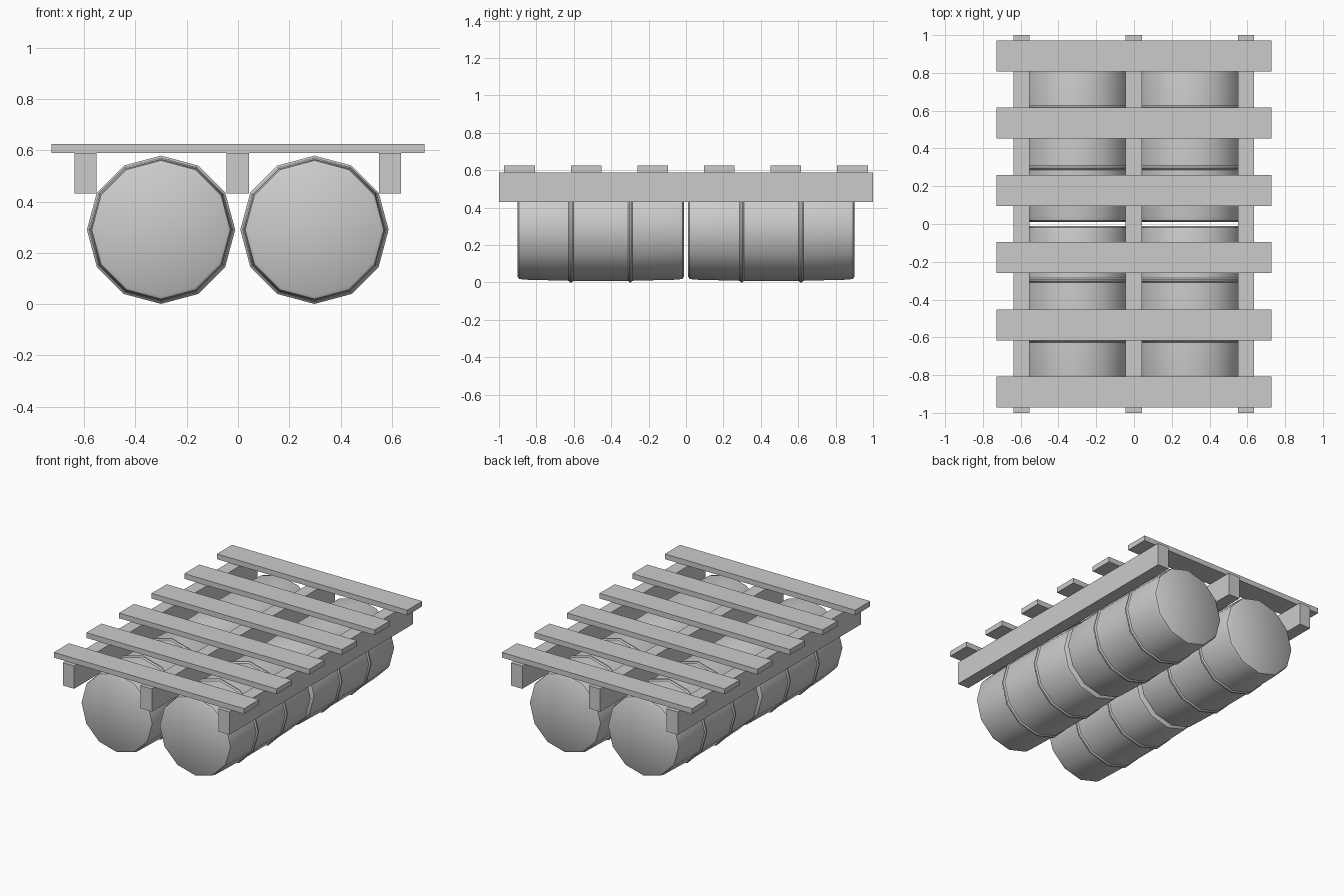
import bpy, bmesh, math

if "Cube" in bpy.data.objects:
    bpy.data.objects.remove(bpy.data.objects["Cube"])

SIDES = 12
BARREL_Z = 0.29


def box(name, center, size):
    bm = bmesh.new()
    bmesh.ops.create_cube(bm, size=1)
    for v in bm.verts:
        v.co = [v.co[i] * size[i] + center[i] for i in range(3)]
    me = bpy.data.meshes.new(name)
    bm.to_mesh(me)
    bm.free()
    ob = bpy.data.objects.new(name, me)
    bpy.context.collection.objects.link(ob)
    return ob


def barrel(name, x, y):
    # half profile (distance from middle, radius), mirrored along the axis
    half = [(0.145, 0.281), (0.153, 0.289), (0.163, 0.289), (0.171, 0.281),
            (0.415, 0.275), (0.437, 0.270), (0.445, 0.258)]
    profile = [(-d, r) for d, r in reversed(half)] + half
    bm = bmesh.new()
    rings = []
    for d, r in profile:
        ring = []
        for i in range(SIDES):
            a = math.tau * i / SIDES
            ring.append(bm.verts.new((x + r * math.cos(a), y + d,
                                      BARREL_Z + r * math.sin(a))))
        rings.append(ring)
    for lo, hi in zip(rings, rings[1:]):
        for i in range(SIDES):
            j = (i + 1) % SIDES
            bm.faces.new((lo[i], lo[j], hi[j], hi[i]))
    bm.faces.new(rings[0])
    bm.faces.new(rings[-1])
    bmesh.ops.recalc_face_normals(bm, faces=bm.faces)
    me = bpy.data.meshes.new(name)
    bm.to_mesh(me)
    bm.free()
    ob = bpy.data.objects.new(name, me)
    bpy.context.collection.objects.link(ob)
    bpy.ops.object.select_all(action='DESELECT')
    ob.select_set(True)
    bpy.context.view_layer.objects.active = ob
    bpy.ops.object.shade_smooth_by_angle(angle=math.radians(40))
    return ob


# Floating barrels, two rows of two
for x in (-0.3, 0.298):
    for y in (-0.456, 0.456):
        barrel("barrel", x, y)

# Lengthwise beams between and beside the barrels
for x in (-0.595, -0.001, 0.593):
    box("beam", (x, 0, 0.51), (0.086, 2.0, 0.158))

# Deck planks
for i in range(6):
    box("deck_plank", (0, (i - 2.5) * 0.356, 0.607), (1.454, 0.164, 0.036))
